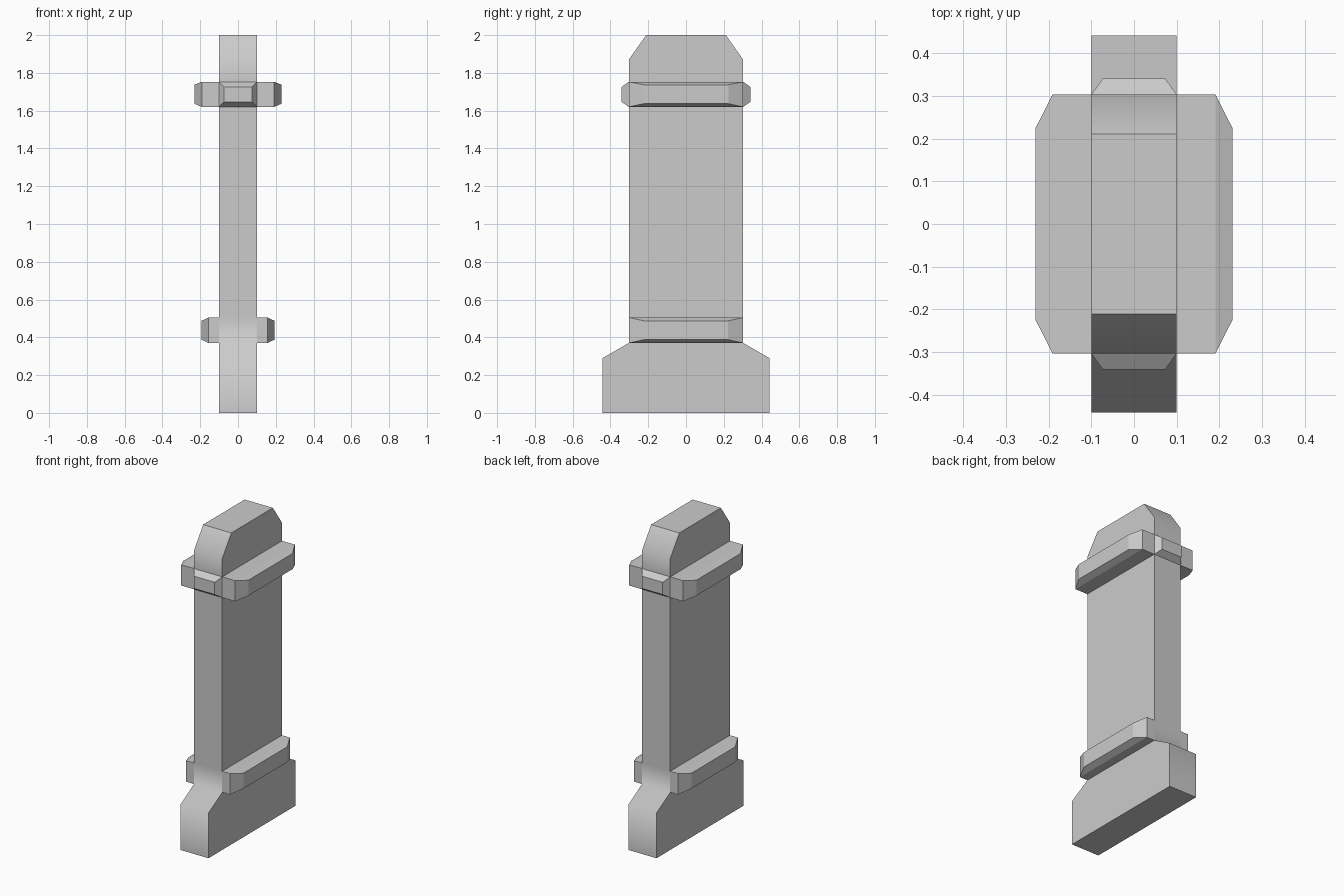
import bpy, bmesh

if "Cube" in bpy.data.objects:
    bpy.data.objects.remove(bpy.data.objects["Cube"])


def make_object(name, bm):
    bmesh.ops.recalc_face_normals(bm, faces=bm.faces)
    mesh = bpy.data.meshes.new(name)
    bm.to_mesh(mesh)
    bm.free()
    obj = bpy.data.objects.new(name, mesh)
    bpy.context.collection.objects.link(obj)
    return obj


def band(name, axis, rings):
    """Loft rectangles (offset, half width, bottom, top) outward and mirror across."""
    bm = bmesh.new()
    loops = []
    for d, w, lo, hi in rings:
        corners = [(-w, lo), (w, lo), (w, hi), (-w, hi)]
        loops.append([bm.verts.new((d, s, z) if axis == 'X' else (s, d, z))
                      for s, z in corners])
    for a, b in zip(loops, loops[1:]):
        for i in range(4):
            j = (i + 1) % 4
            bm.faces.new((a[i], a[j], b[j], b[i]))
    bm.faces.new(loops[0])
    bm.faces.new(loops[-1])
    obj = make_object(name, bm)
    mod = obj.modifiers.new("mirror", 'MIRROR')
    mod.use_axis = (axis == 'X', axis == 'Y', False)
    mod.use_mirror_merge = False
    return obj


# Pillar slab: stepped side profile extruded across its thickness
half = [(0.442, 0), (0.442, 0.29), (0.303, 0.37), (0.303, 0.505),
        (0.303, 1.62), (0.303, 1.753), (0.303, 1.87), (0.211, 2.0)]
outline = half + [(-y, z) for y, z in reversed(half)]
bm = bmesh.new()
side = bm.faces.new([bm.verts.new((-0.1, y, z)) for y, z in outline])
ext = bmesh.ops.extrude_face_region(bm, geom=[side], use_keep_orig=True)
bmesh.ops.translate(bm, vec=(0.2, 0, 0),
                    verts=[v for v in ext["geom"] if isinstance(v, bmesh.types.BMVert)])
bmesh.ops.recalc_face_normals(bm, faces=bm.faces)
# Smooth shading runs along the end strips only
for f in bm.faces:
    f.smooth = abs(f.normal.y) > 0.1
for e in bm.edges:
    e.smooth = all(f.smooth for f in e.link_faces)
make_object("pillar_slab", bm)

# Upper collar: wide side bands and small end bosses
band("upper_side_bands", 'X', [(0.1, 0.303, 1.62, 1.753),
                               (0.191, 0.303, 1.62, 1.753),
                               (0.231, 0.224, 1.637, 1.737)])
band("upper_end_bosses", 'Y', [(0.303, 0.1, 1.62, 1.753),
                               (0.341, 0.073, 1.647, 1.726)])

# Lower collar: side bands only
band("lower_side_bands", 'X', [(0.1, 0.303, 0.37, 0.505),
                               (0.156, 0.303, 0.37, 0.505),
                               (0.194, 0.222, 0.388, 0.487)])
